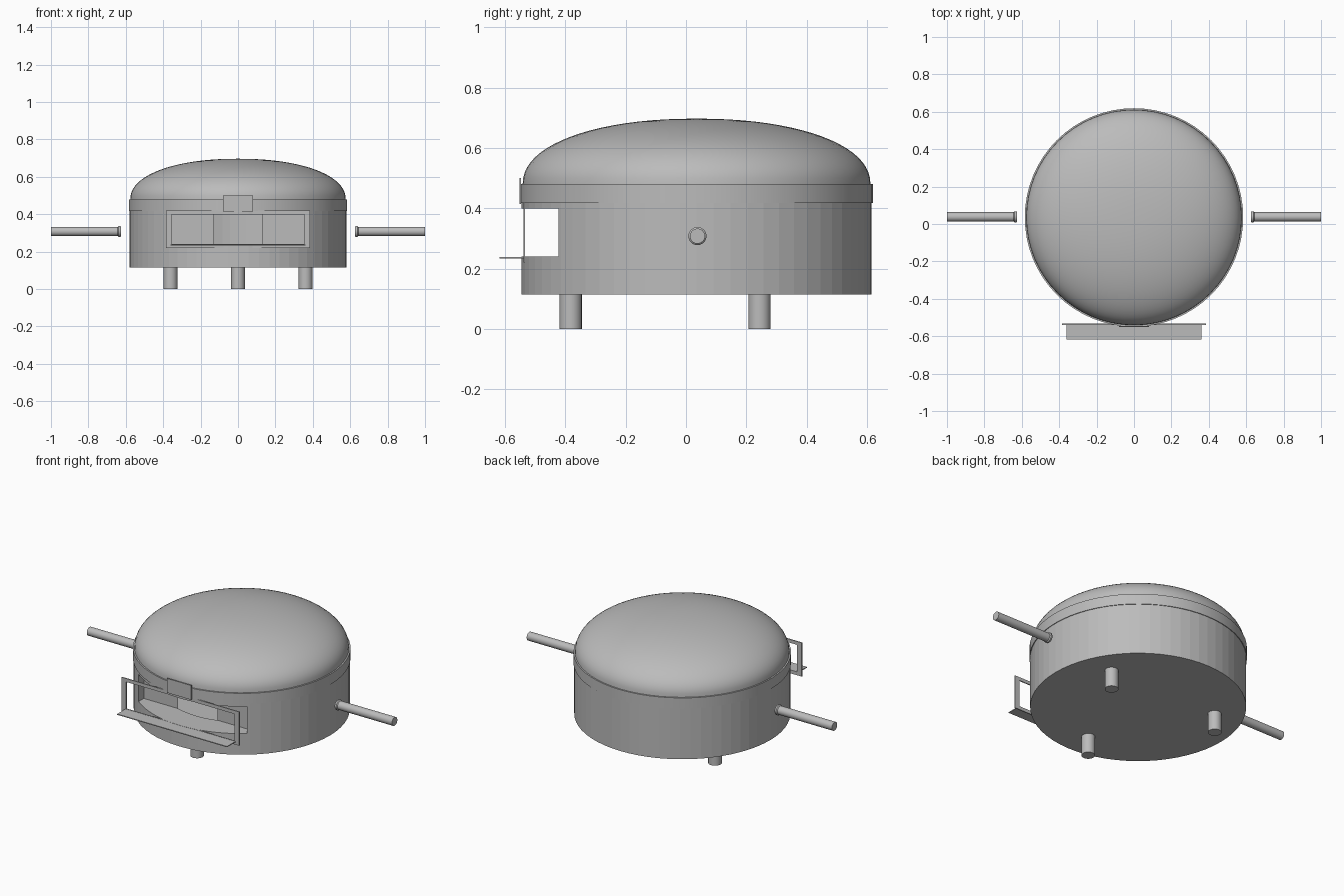
import bpy, bmesh, math
from mathutils import Matrix, Vector

cube = bpy.data.objects.get("Cube")
if cube:
    bpy.data.objects.remove(cube, do_unlink=True)

grey = bpy.data.materials.new("steel_grey")
grey.use_nodes = True
GREY = (0.5, 0.5, 0.5, 1)
grey.diffuse_color = GREY
grey.node_tree.nodes["Principled BSDF"].inputs["Base Color"].default_value = GREY

CY = 0.035        # centre of the round body in y
R = 0.58          # body radius
SIDES = 64


def finish(name, bm, smooth=False):
    bmesh.ops.recalc_face_normals(bm, faces=bm.faces)
    mesh = bpy.data.meshes.new(name)
    bm.to_mesh(mesh)
    bm.free()
    mesh.materials.append(grey)
    ob = bpy.data.objects.new(name, mesh)
    bpy.context.collection.objects.link(ob)
    if smooth:
        bpy.ops.object.select_all(action='DESELECT')
        ob.select_set(True)
        bpy.context.view_layer.objects.active = ob
        bpy.ops.object.shade_smooth_by_angle(angle=math.radians(40))
    return ob


def box(name, x0, x1, y0, y1, z0, z1):
    bm = bmesh.new()
    mid = Vector((x0 + x1, y0 + y1, z0 + z1)) / 2
    size = Matrix.Diagonal((x1 - x0, y1 - y0, z1 - z0, 1))
    bmesh.ops.create_cube(bm, size=1, matrix=Matrix.Translation(mid) @ size)
    return finish(name, bm)


def lathe(name, profile, place, sides=SIDES, smooth=False):
    """Spin (radius, height) points around z, then move into place."""
    bm = bmesh.new()
    verts = [bm.verts.new((r, 0, z)) for r, z in profile]
    edges = [bm.edges.new(pair) for pair in zip(verts, verts[1:])]
    bmesh.ops.spin(bm, geom=verts + edges, cent=(0, 0, 0), axis=(0, 0, 1),
                   angle=math.tau, steps=sides, use_duplicate=False)
    bmesh.ops.remove_doubles(bm, verts=bm.verts, dist=0.0001)
    bmesh.ops.transform(bm, matrix=place, verts=bm.verts)
    return finish(name, bm, smooth)


def drum(name, r, z0, z1, place, **kw):
    return lathe(name, [(0, z0), (r, z0), (r, z1), (0, z1)], place, **kw)


def carve(target, cutter):
    mod = target.modifiers.new("carve", 'BOOLEAN')
    mod.operation = 'DIFFERENCE'
    mod.solver = 'EXACT'
    mod.object = cutter
    cutter.hide_render = True
    bpy.ops.object.select_all(action='DESELECT')
    bpy.context.view_layer.objects.active = target
    target.select_set(True)
    bpy.ops.object.modifier_apply(modifier=mod.name)
    bpy.data.objects.remove(cutter, do_unlink=True)


centre = Matrix.Translation((0, CY, 0))

# Round body with a mouth in front leading to the inner chamber
body = drum("body", R, 0.115, 0.478, centre)
carve(body, drum("chamber_cutter", 0.43, 0.225, 0.415, centre))
carve(body, box("mouth_cutter", -0.355, 0.355, -0.75, -0.375, 0.24, 0.40))

# Rim band and domed lid
drum("rim_band", R + 0.004, 0.418, 0.48, centre, smooth=True)
power = 2 / 2.15
dome = []
for i in range(21):
    t = math.pi / 2 * i / 20
    dome.append((0.576 * max(math.cos(t), 0) ** power,
                 0.48 + 0.217 * math.sin(t) ** power))
dome[-1] = (0, 0.697)
lathe("domed_lid", dome, centre, smooth=True)

# Lid tab above the mouth
box("lid_tab", -0.08, 0.08, -0.552, -0.546, 0.415, 0.50)

# Flat frame around the mouth and its shelf
FY0, FY1 = -0.539, -0.533
box("frame_top", -0.385, 0.385, FY0, FY1, 0.40, 0.42)
box("frame_bottom", -0.385, 0.385, FY0, FY1, 0.22, 0.24)
for side, s in (("left", 1), ("right", -1)):
    xs = sorted((s * 0.355, s * 0.385))
    box("frame_" + side, xs[0], xs[1], FY0, FY1, 0.24, 0.40)
box("front_shelf", -0.36, 0.36, -0.617, FY0, 0.234, 0.239)

# Side handles with a small collar at the inner end
rod = [(0, 0.625), (0.026, 0.625), (0.03, 0.63), (0.03, 0.638),
       (0.025, 0.643), (0.025, 1.0), (0, 1.0)]
for side, s in (("left", 1), ("right", -1)):
    turn = Matrix.Rotation(s * math.pi / 2, 4, 'Y')
    lathe("handle_" + side, rod, Matrix.Translation((0, 0.038, 0.308)) @ turn,
          sides=24, smooth=True)

# Three legs, evenly spaced
for name, angle in (("front_leg", -90), ("back_leg_left", 30), ("back_leg_right", 150)):
    a = math.radians(angle)
    spot = Matrix.Translation((0.417 * math.cos(a), CY + 0.417 * math.sin(a), 0))
    drum(name, 0.037, 0, 0.117, spot, sides=24, smooth=True)
